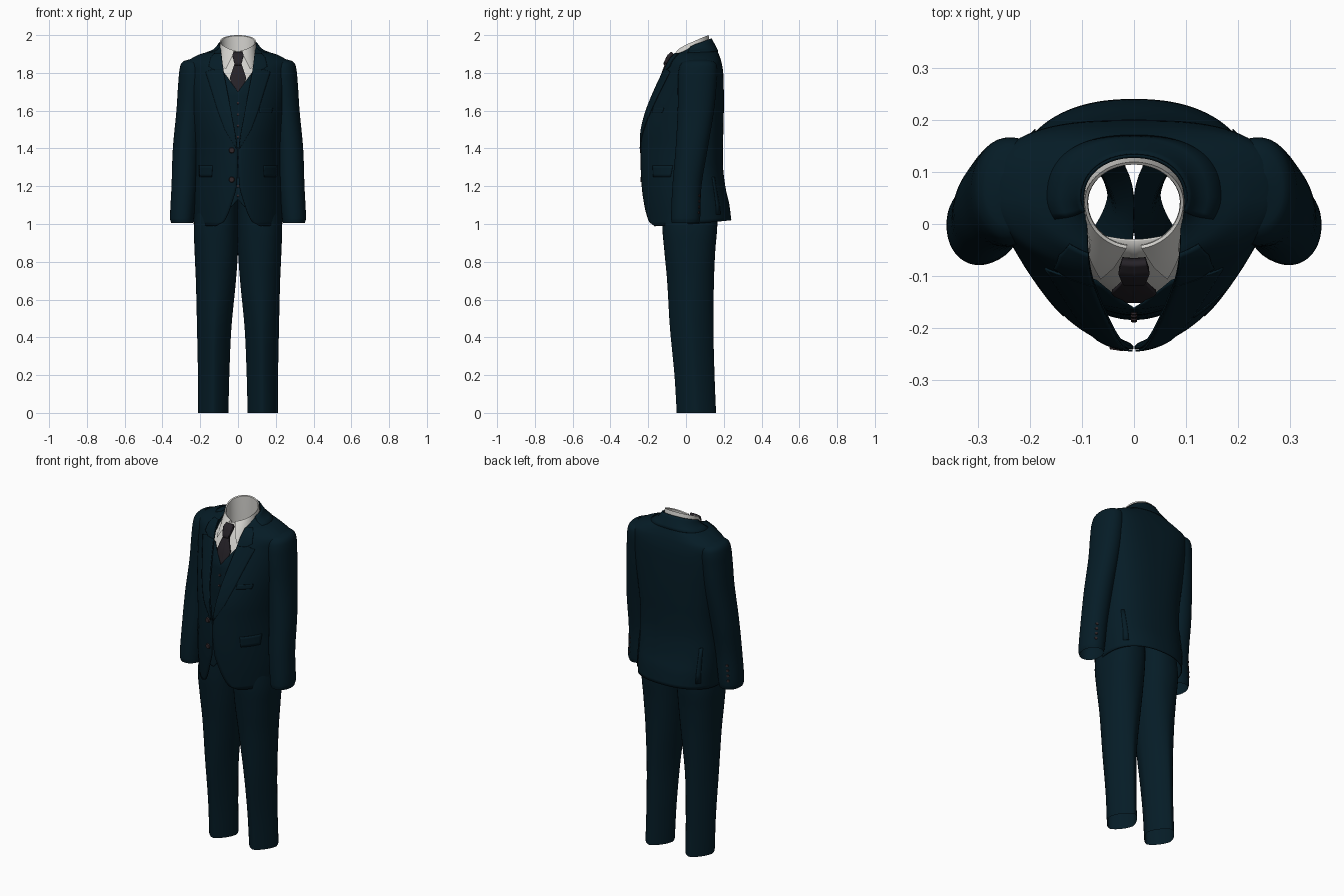
import bpy, bmesh, math
from mathutils import Vector

cube = bpy.data.objects.get("Cube")
if cube:
    bpy.data.objects.remove(cube, do_unlink=True)


def material(name, rgb):
    m = bpy.data.materials.new(name)
    m.use_nodes = True
    m.diffuse_color = (*rgb, 1)
    bsdf = m.node_tree.nodes["Principled BSDF"]
    bsdf.inputs["Base Color"].default_value = (*rgb, 1)
    bsdf.inputs["Roughness"].default_value = 0.8
    return m


NAVY = material("navy cloth", (0.0016, 0.0115, 0.0195))
WHITE = material("white cotton", (0.66, 0.65, 0.62))
PLUM = material("dark plum silk", (0.019, 0.016, 0.021))
BROWN = material("dark button", (0.03, 0.02, 0.023))


def sample(keys, z):
    """Smoothly interpolate rows of (z, values...) at height z."""
    i = 0
    while i < len(keys) - 2 and z > keys[i + 1][0]:
        i += 1
    a, b = keys[i], keys[i + 1]
    p, q = keys[max(i - 1, 0)], keys[min(i + 2, len(keys) - 1)]
    h = b[0] - a[0]
    t = min(max((z - a[0]) / h, 0), 1)
    out = []
    for k in range(1, len(a)):
        ma = (b[k] - p[k]) / (b[0] - p[0]) * h
        mb = (q[k] - a[k]) / (q[0] - a[0]) * h
        out.append((2*t**3 - 3*t*t + 1) * a[k] + (t**3 - 2*t*t + t) * ma
                   + (3*t*t - 2*t**3) * b[k] + (t**3 - t*t) * mb)
    return out


def heights(keys, steps):
    zs = [a[0] + (b[0] - a[0]) * s / steps
          for a, b in zip(keys, keys[1:]) for s in range(steps)]
    return zs + [keys[-1][0]]


def grid(name, rows, mat, closed=False, mirror=False, thick=0):
    """Skin rows of points into a smooth cloth sheet or tube."""
    bm = bmesh.new()
    vs = [[bm.verts.new(p) for p in row] for row in rows]
    n = len(rows[0])
    for lo, hi in zip(vs, vs[1:]):
        for j in range(n if closed else n - 1):
            k = (j + 1) % n
            bm.faces.new((lo[j], lo[k], hi[k], hi[j]))
    me = bpy.data.meshes.new(name)
    bm.to_mesh(me)
    bm.free()
    me.shade_smooth()
    me.set_sharp_from_angle(angle=math.radians(40))
    me.materials.append(mat)
    ob = bpy.data.objects.new(name, me)
    bpy.context.collection.objects.link(ob)
    if thick:
        s = ob.modifiers.new("thickness", 'SOLIDIFY')
        s.thickness, s.offset = thick, -1
    if mirror:
        ob.modifiers.new("mirror", 'MIRROR')


def power(v, n):
    return math.copysign(abs(v) ** (2 / n), v)


# Jacket body: height, half width, front y, back y, squareness of the back
CY = 0.05
FRONT = 1.8
BODY = [(0.985, .236, -.212, .24, 2.3), (1.1, .241, -.226, .228, 2.3),
        (1.2, .24, -.235, .208, 2.3), (1.3, .235, -.24, .196, 2.3),
        (1.4, .235, -.24, .195, 2.4), (1.5, .243, -.236, .198, 2.5),
        (1.6, .254, -.213, .2, 2.6), (1.7, .264, -.176, .2, 2.8), (1.8, .272, -.132, .197, 3),
        (1.855, .275, -.103, .188, 3), (1.888, .225, -.083, .178, 2.7),
        (1.93, .135, -.053, .16, 2.3), (1.982, .1, -.02, .132, 2.1)]
# Half opening of the jacket front by height
EDGE = [(0.985, .12), (1.0, .085), (1.05, .055), (1.12, .03), (1.2, .008), (1.4, .004),
        (1.6, .038), (1.8, .076), (1.9, .088), (1.982, .092)]


def body_point(a, z, grow=0):
    w, f, b, n = sample(BODY, z)
    s, c = math.sin(a), math.cos(a)
    n = FRONT if s < 0 else n
    depth = CY - f if s < 0 else b - CY
    # the hem rises at the back, the neckline falls at the front
    hem = 0.035 * max(0, (1.15 - z) / 0.165) * (s + 1) / 2
    neck = 0.06 * max(0, (z - 1.9) / 0.082) * (1 - s) / 2
    return ((w + grow) * power(c, n), CY + (depth + grow) * power(s, n), z + hem - neck)


def front_y(x, z):
    w, f = sample(BODY, z)[:2]
    return CY - (CY - f) * (1 - min(abs(x) / w, 0.98) ** FRONT) ** (1 / FRONT)


def back_y(x, z):
    w, f, b, n = sample(BODY, z)
    return CY + (b - CY) * (1 - min(abs(x) / w, 0.98) ** n) ** (1 / n)


def patch(name, keys, mat, mirror=True, thick=0.004, back=False, cols=10):
    """Sheet laid on the body; keys hold height, x from, x to, lift."""
    rows = []
    for z in heights(keys, 4):
        i = max(k for k in range(len(keys) - 1) if keys[k][0] <= z)
        a, b = keys[i], keys[i + 1]
        t = (z - a[0]) / (b[0] - a[0])
        x0, x1, lift = [p + (q - p) * t for p, q in zip(a[1:], b[1:])]
        xs = [x0 + (x1 - x0) * j / cols for j in range(cols + 1)]
        rows.append([(x, back_y(x, z) + lift if back else front_y(x, z) - lift, z) for x in xs])
    grid(name, rows, mat, mirror=mirror, thick=thick)


rows = []
for z in heights(BODY, 5):
    w = sample(BODY, z)[0]
    start = math.asin(min(sample(EDGE, z)[0] / w, 1) ** (FRONT / 2))
    a0, a1 = -math.pi / 2 + start, math.pi * 1.5 - start
    rows.append([body_point(a0 + (a1 - a0) * j / 72, z) for j in range(73)])
grid("jacket_body", rows, NAVY, thick=0.006)

# Jacket collar round the back of the neck
rows = [[body_point(-0.4 + (math.pi + 0.8) * j / 40, 1.915 + 0.068 * i / 5, 0.004)
         for j in range(41)] for i in range(6)]
grid("jacket_collar", rows, NAVY, thick=0.003)

# Lapels, collar fronts, pockets and side vents
patch("lapel", [(1.4, .003, .01, .005), (1.5, .02, .07, .006), (1.6, .037, .108, .006),
                (1.72, .06, .145, .006), (1.805, .076, .172, .006), (1.825, .078, .12, .006)], NAVY)
patch("collar_front", [(1.815, .077, .125, .006), (1.835, .08, .155, .007),
                       (1.88, .086, .145, .008), (1.905, .088, .125, .006)], NAVY)
patch("pocket_flap", [(1.25, .14, .205, .004), (1.31, .135, .208, .003)], NAVY, thick=0.002)
patch("breast_pocket", [(1.59, .115, .18, .003), (1.615, .115, .185, .003)], NAVY,
      mirror=False, thick=0.002)
patch("side_vent", [(1.05, .21, .19, .008), (1.25, .208, .194, .004)], NAVY, back=True,
      thick=0.002, cols=2)

# Sleeves: height, centre x, centre y, half width, half depth, squareness
SLEEVE = [(1.005, .296, -.003, .058, .072, 2.1), (1.03, .297, -.002, .063, .077, 2.1),
          (1.2, .285, .005, .067, .077, 2.1), (1.4, .275, .03, .07, .085, 2.1),
          (1.6, .255, .052, .071, .096, 2.1), (1.75, .241, .06, .075, .103, 2.1),
          (1.83, .236, .065, .071, .1, 2.1), (1.86, .233, .068, .058, .08, 2.1),
          (1.872, .228, .07, .03, .04, 2.1)]


def tube(name, keys):
    rows = []
    for z in heights(keys, 5):
        cx, cy, rx, ry, n = sample(keys, z)
        ang = [math.tau * j / 40 for j in range(40)]
        rows.append([(cx + rx * power(math.cos(a), n), cy + ry * power(math.sin(a), n), z)
                     for a in ang])
    grid(name, rows, NAVY, closed=True, mirror=True)


tube("sleeves", SLEEVE)

# Trouser legs, pressed to a crease below the thigh
LEGS = [(0, .131, .055, .08, .104, 1.5), (0.2, .129, .045, .083, .106, 1.5),
        (0.45, .126, .03, .091, .115, 1.6), (0.7, .117, .024, .106, .124, 1.9),
        (0.86, .115, .02, .115, .135, 2.15), (1.0, .115, .02, .117, .146, 2.3),
        (1.2, .1, .02, .1, .14, 2.3)]
tube("trouser_legs", LEGS)

# Waistcoat: pointed hem, V neck
VEST = [(1.09, .035, .055, -.04), (1.13, .0, .12, -.045), (1.3, .0, .17, -.065),
        (1.5, .0, .17, -.062), (1.62, .0, .15, -.035), (1.7, .0, .13, -.012),
        (1.8, .073, .13, -.012)]
patch("waistcoat", VEST, NAVY)

# Shirt front and necktie
patch("shirt_front", [(1.64, .0, .1, -.05), (1.75, .0, .12, -.036), (1.9, .0, .09, -.042)], WHITE)
patch("tie_blade", [(1.66, .0, .018, -.05), (1.705, .0, .028, -.022), (1.775, .0, .043, -.006),
                    (1.85, .0, .018, .004)], PLUM, thick=0.008)
patch("tie_knot", [(1.84, .0, .016, .006), (1.852, .0, .02, .014), (1.895, .0, .03, .02),
                   (1.912, .0, .024, .012)], PLUM, thick=0.02)

# Folded shirt collar: leaf outside with front points, stand and yoke inside
rows = []
for gap, rx, front, rear, z_front, z_rear in [
        (.66, .104, .188, .088, 1.79, 1.93), (.4, .098, .137, .082, 1.86, 1.97),
        (.15, .095, .09, .077, 1.915, 2.0), (.15, .089, .084, .072, 1.911, 1.996),
        (.1, .088, .082, .072, 1.86, 1.9), (.1, .088, .082, .074, 1.82, 1.78)]:
    row = []
    for j in range(49):
        a = -math.pi / 2 + gap + (math.tau - 2 * gap) * j / 48
        s = math.sin(a)
        t = (s + 1) / 2
        row.append((rx * math.cos(a), 0.042 + (front if s < 0 else rear) * s,
                    z_front + (z_rear - z_front) * t ** 0.7))
    rows.append(row)
grid("shirt_collar", rows, WHITE)


def button(name, loc, normal, r):
    bm = bmesh.new()
    bmesh.ops.create_cone(bm, cap_ends=True, segments=16, radius1=r, radius2=r * 0.8, depth=0.008)
    me = bpy.data.meshes.new(name)
    bm.to_mesh(me)
    bm.free()
    me.materials.append(BROWN)
    ob = bpy.data.objects.new(name, me)
    ob.location = loc
    ob.rotation_euler = Vector(normal).to_track_quat('Z', 'Y').to_euler()
    bpy.context.collection.objects.link(ob)


# Buttons on the jacket, waistcoat and cuffs
for z in (1.39, 1.235):
    button("jacket_button", (-.033, front_y(.033, z) - .003, z), (-.15, -1, 0), .016)
for z, lift in ((1.15, -.047), (1.2, -.053), (1.46, -.062), (1.52, -.057), (1.58, -.043),
                (1.64, -.029)):
    button("waistcoat_button", (0, front_y(0, z) - lift, z), (0, -1, .2), .007)
for side in (-1, 1):
    for z in (1.06, 1.09, 1.12, 1.15):
        cx, cy, rx, ry = sample(SLEEVE, z)[:4]
        c, s = math.cos(1.1), math.sin(1.1)
        button("cuff_button", (side * (cx + rx * c), cy + ry * s, z), (side * c, s, 0), .009)
